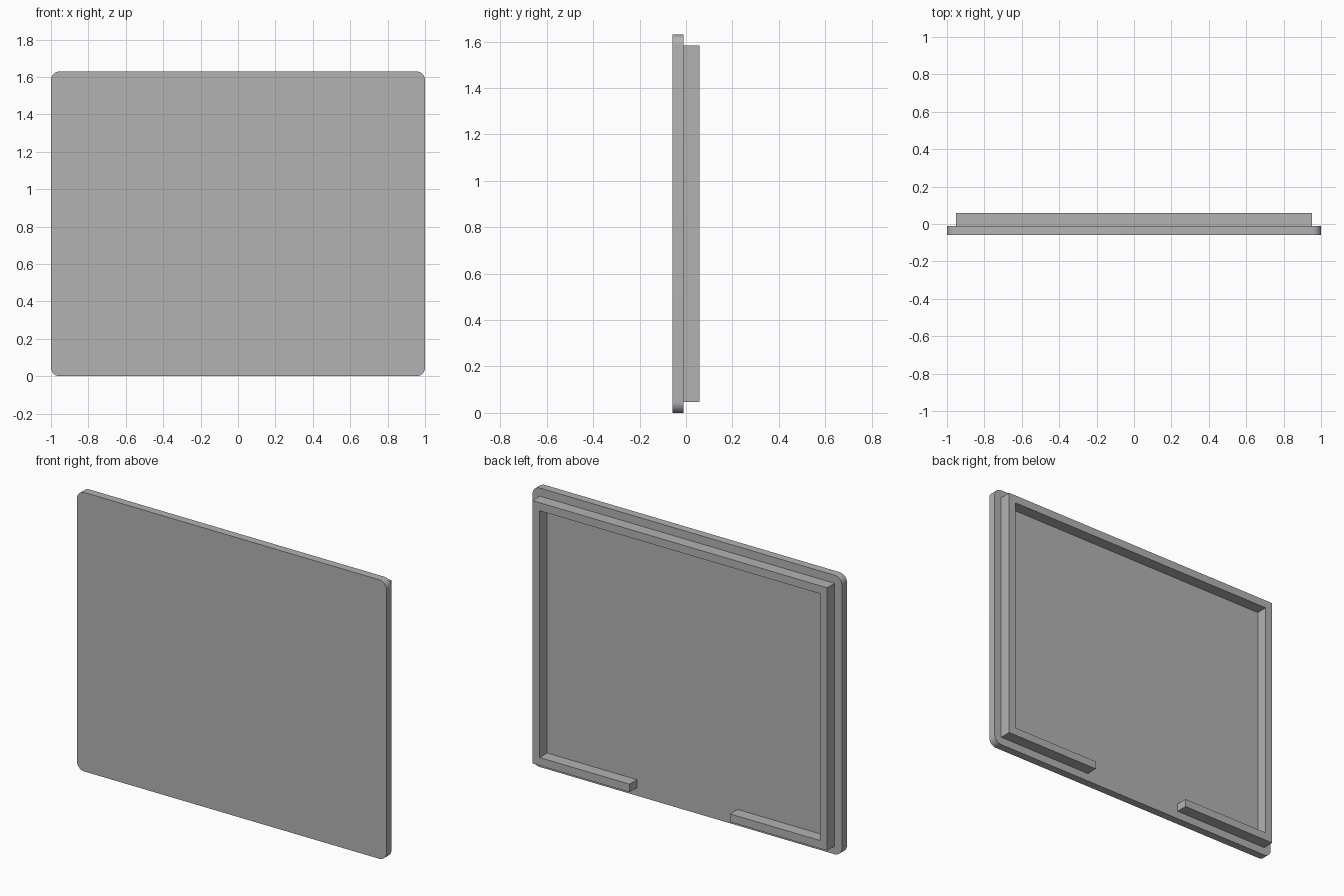
import bpy
import bmesh
import math

cube = bpy.data.objects.get("Cube")
if cube:
    bpy.data.objects.remove(cube, do_unlink=True)

HEIGHT = 1.63
FRONT, STEP, BACK = -0.058, -0.011, 0.058   # depth of panel face, panel back, rim back
MARGIN = 0.047                              # rim inset, rim wall and corner radius
GAP = 0.325                                 # half width of the opening in the lower rim

grey = bpy.data.materials.new("plain grey")
grey.use_nodes = True
colour = (0.45, 0.45, 0.45, 1)
grey.diffuse_color = colour
grey.node_tree.nodes["Principled BSDF"].inputs["Base Color"].default_value = colour


def extrude_outline(name, outline, y0, y1):
    """Solid made from an outline in x and z, extruded along y."""
    bm = bmesh.new()
    face = bm.faces.new([bm.verts.new((x, y0, z)) for x, z in outline])
    result = bmesh.ops.extrude_face_region(bm, geom=[face], use_keep_orig=True)
    moved = [g for g in result["geom"] if isinstance(g, bmesh.types.BMVert)]
    bmesh.ops.translate(bm, verts=moved, vec=(0, y1 - y0, 0))
    bmesh.ops.recalc_face_normals(bm, faces=bm.faces)
    mesh = bpy.data.meshes.new(name)
    bm.to_mesh(mesh)
    bm.free()
    mesh.materials.append(grey)
    obj = bpy.data.objects.new(name, mesh)
    bpy.context.collection.objects.link(obj)
    return obj


def rounded_rectangle(half, height, radius, steps=10):
    """Outline points running round the four corner arcs."""
    centres = [(half - radius, height - radius), (radius - half, height - radius),
               (radius - half, radius), (half - radius, radius)]
    points = []
    for corner, (cx, cz) in enumerate(centres):
        for i in range(steps + 1):
            a = math.pi / 2 * (corner + i / steps)
            points.append((cx + radius * math.cos(a), cz + radius * math.sin(a)))
    return points


# Front panel with rounded corners
panel = extrude_outline("front_panel", rounded_rectangle(1, HEIGHT, MARGIN), FRONT, STEP)
bpy.context.view_layer.objects.active = panel
panel.select_set(True)
bpy.ops.object.shade_smooth_by_angle(angle=math.radians(30))

# Square-cornered rim on the back, open in the middle of its lower side
outer, inner = 1 - MARGIN, 1 - 2 * MARGIN
right_half = [(GAP, 2 * MARGIN), (GAP, MARGIN), (outer, MARGIN), (outer, HEIGHT - MARGIN)]
right_inner = [(inner, HEIGHT - 2 * MARGIN), (inner, 2 * MARGIN)]
mirror = lambda pts: [(-x, z) for x, z in reversed(pts)]
extrude_outline("back_rim", right_half + mirror(right_half) + mirror(right_inner) + right_inner,
                STEP, BACK)
